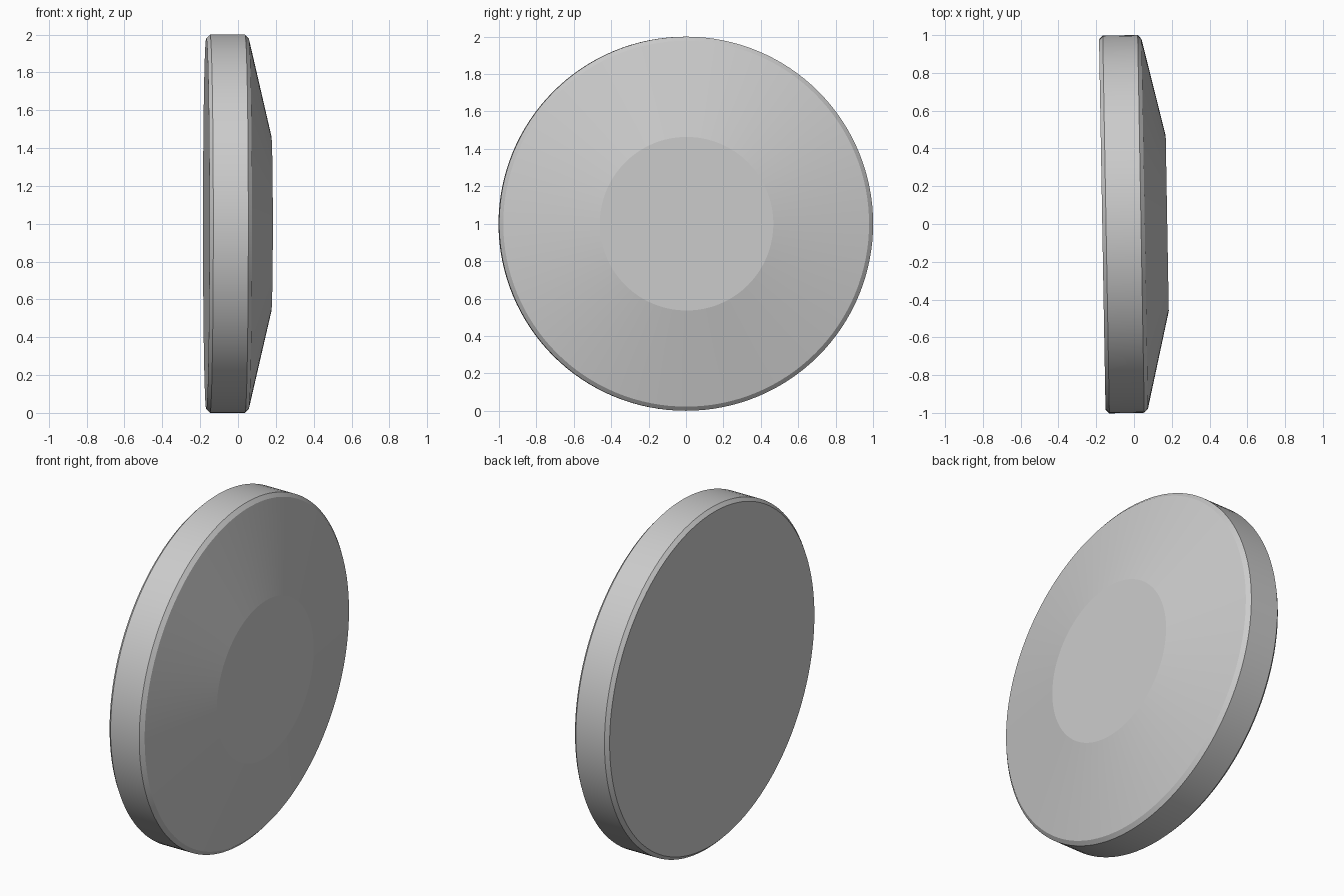
import bpy, bmesh, math
from mathutils import Vector, Matrix

if "Cube" in bpy.data.objects:
    bpy.data.objects.remove(bpy.data.objects["Cube"])

SEGMENTS = 128

# Half profile of the disc: (position along axis, radius), back to front
PROFILE = [
    (-0.168, 0.0),
    (-0.168, 0.98),   # flat back face
    (-0.148, 1.0),    # back chamfer
    (0.037, 1.0),     # rim
    (0.057, 0.978),   # front chamfer
    (0.176, 0.464),   # shallow cone
    (0.176, 0.0),     # flat centre
]

# Lathe the profile around the x axis
bm = bmesh.new()
verts = [bm.verts.new((x, 0, r)) for x, r in PROFILE]
edges = [bm.edges.new(pair) for pair in zip(verts, verts[1:])]
bmesh.ops.spin(bm, geom=verts + edges, cent=(0, 0, 0), axis=(1, 0, 0),
               angle=math.tau, steps=SEGMENTS, use_duplicate=False)
bmesh.ops.remove_doubles(bm, verts=bm.verts[:], dist=1e-4)
bmesh.ops.recalc_face_normals(bm, faces=bm.faces[:])

# Slight yaw, then stand the disc on the ground
bmesh.ops.transform(bm, matrix=Matrix.Translation((0, 0, 1)) @
                    Matrix.Rotation(math.radians(1), 4, 'Z'), verts=bm.verts[:])

mesh = bpy.data.meshes.new("disc")
bm.to_mesh(mesh)
bm.free()
disc = bpy.data.objects.new("disc", mesh)
bpy.context.collection.objects.link(disc)

# Smooth around the axis, crisp at the profile corners
bpy.context.view_layer.objects.active = disc
disc.select_set(True)
bpy.ops.object.shade_smooth_by_angle(angle=math.radians(8))
